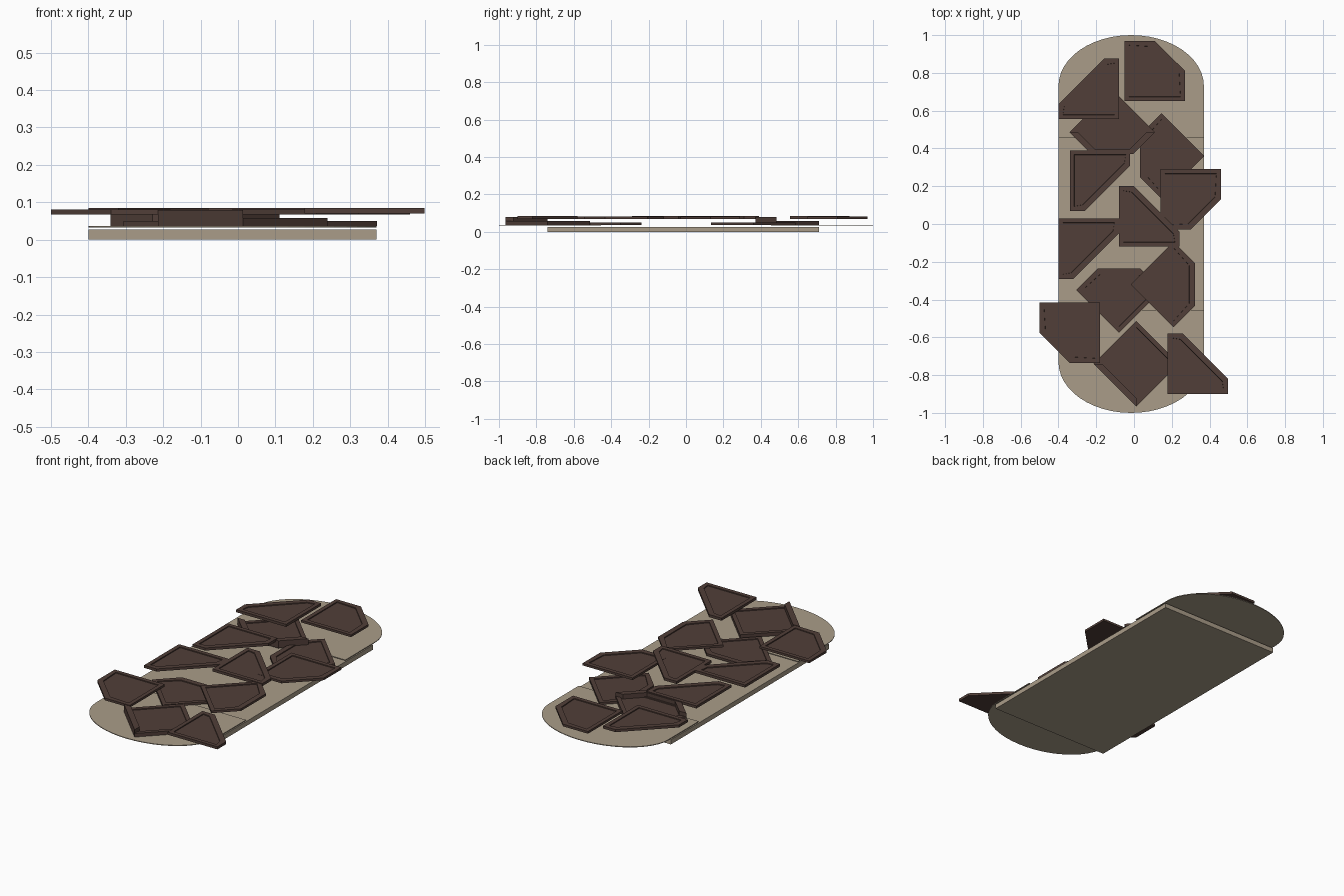
import bpy, bmesh, math
from mathutils import Vector, Matrix

cube = bpy.data.objects.get("Cube")
if cube:
    bpy.data.objects.remove(cube)


def material(name, rgb):
    m = bpy.data.materials.new(name)
    m.use_nodes = True
    m.diffuse_color = (*rgb, 1)
    m.node_tree.nodes["Principled BSDF"].inputs["Base Color"].default_value = (*rgb, 1)
    return m


beige = material("sand_beige", (0.40, 0.335, 0.25))
brown = material("dark_brown", (0.082, 0.049, 0.040))


def prism(name, pts, z0, z1, mat, rim=0):
    """Extrude an outline from z0 to z1, optionally sinking the top inside a rim."""
    bm = bmesh.new()
    top = bm.faces.new([bm.verts.new((x, y, z1)) for x, y in pts])
    top.normal_update()
    if top.normal.z < 0:
        top.normal_flip()
    ring = list(top.verts)
    low = [bm.verts.new((v.co.x, v.co.y, z0)) for v in ring]
    bm.faces.new(low[::-1])
    for i in range(len(ring)):
        j = (i + 1) % len(ring)
        bm.faces.new((ring[j], ring[i], low[i], low[j]))
    if rim:
        bmesh.ops.inset_region(bm, faces=[top], thickness=rim)
        bmesh.ops.inset_region(bm, faces=[top], thickness=0.001, depth=-0.005)
    bmesh.ops.recalc_face_normals(bm, faces=bm.faces)
    mesh = bpy.data.meshes.new(name)
    bm.to_mesh(mesh)
    bm.free()
    mesh.materials.append(mat)
    obj = bpy.data.objects.new(name, mesh)
    bpy.context.collection.objects.link(obj)
    return obj


# Base slab and the two thin rounded end plates
L, R, MID = -0.40, 0.37, -0.015
prism("base_slab", [(L, -0.74), (R, -0.74), (R, 0.71), (L, 0.71)], 0, 0.027, beige)
for name, s in (("back_end_plate", 1), ("front_end_plate", -1)):
    arc = [(MID + 0.385 * math.cos(a), s * (0.73 + 0.27 * math.sin(a)))
           for a in (math.pi * i / 24 for i in range(25))]
    prism(name, [(L, s * 0.455), (R, s * 0.455)] + arc, 0.033, 0.037, beige)

# Stone outlines: square, square with one corner cut, clipped triangle
H = 0.16
SHAPES = {
    "square": [(-H, -H), (H, -H), (H, H), (-H, H)],
    "cut": [(-H, -H), (H, -H), (H, 0), (0, H), (-H, H)],
    "wedge": [(-H, -H), (H, -H), (H, -H / 2), (-H / 2, H), (-H, H)],
}


def outline(shape, x, y, turn):
    rot = Matrix.Rotation(math.radians(turn), 2)
    return [rot @ Vector(p) + Vector((x, y)) for p in SHAPES[shape]]


LOW, RAISED = (0.037, 0.05), (0.037, 0.058)
HIGH, TOP = (0.068, 0.081), (0.070, 0.085)
STONES = [
    ("cut", 0.11, 0.81, 0, HIGH),
    ("wedge", -0.24, 0.715, 90, TOP),
    ("cut", -0.115, 0.485, -135, RAISED),
    ("cut", 0.145, 0.36, 135, LOW),
    ("wedge", -0.18, 0.23, -90, TOP),
    ("cut", 0.30, 0.13, -90, HIGH),
    ("wedge", 0.08, 0.04, 0, TOP),
    ("wedge", -0.24, -0.13, -90, TOP),
    ("cut", -0.08, -0.35, 45, LOW),
    ("cut", 0.21, -0.32, -45, HIGH),
    ("cut", -0.34, -0.575, 180, HIGH),
    ("square", 0.013, -0.74, 45, RAISED),
    ("wedge", 0.338, -0.74, 0, TOP),
]
for i, (shape, x, y, turn, (z0, z1)) in enumerate(STONES, 1):
    pts = outline(shape, x, y, turn)
    prism(f"stone_{i}_{shape}", pts, z0, z1, brown, rim=0.033)
    # Tall edge walls on the two stones that carry others
    if z1 == RAISED[1]:
        c = Vector((x, y))
        for k, p in enumerate(pts):
            q = pts[(k + 1) % len(pts)]
            m = (p + q) / 2 - c
            if m.y < -0.02 and (shape == "cut" or m.x < 0):
                inner = [q.lerp(c, 0.2), p.lerp(c, 0.2)]
                prism(f"stone_{i}_edge_wall_{k}", [p, q] + inner, z0, 0.08, brown)
